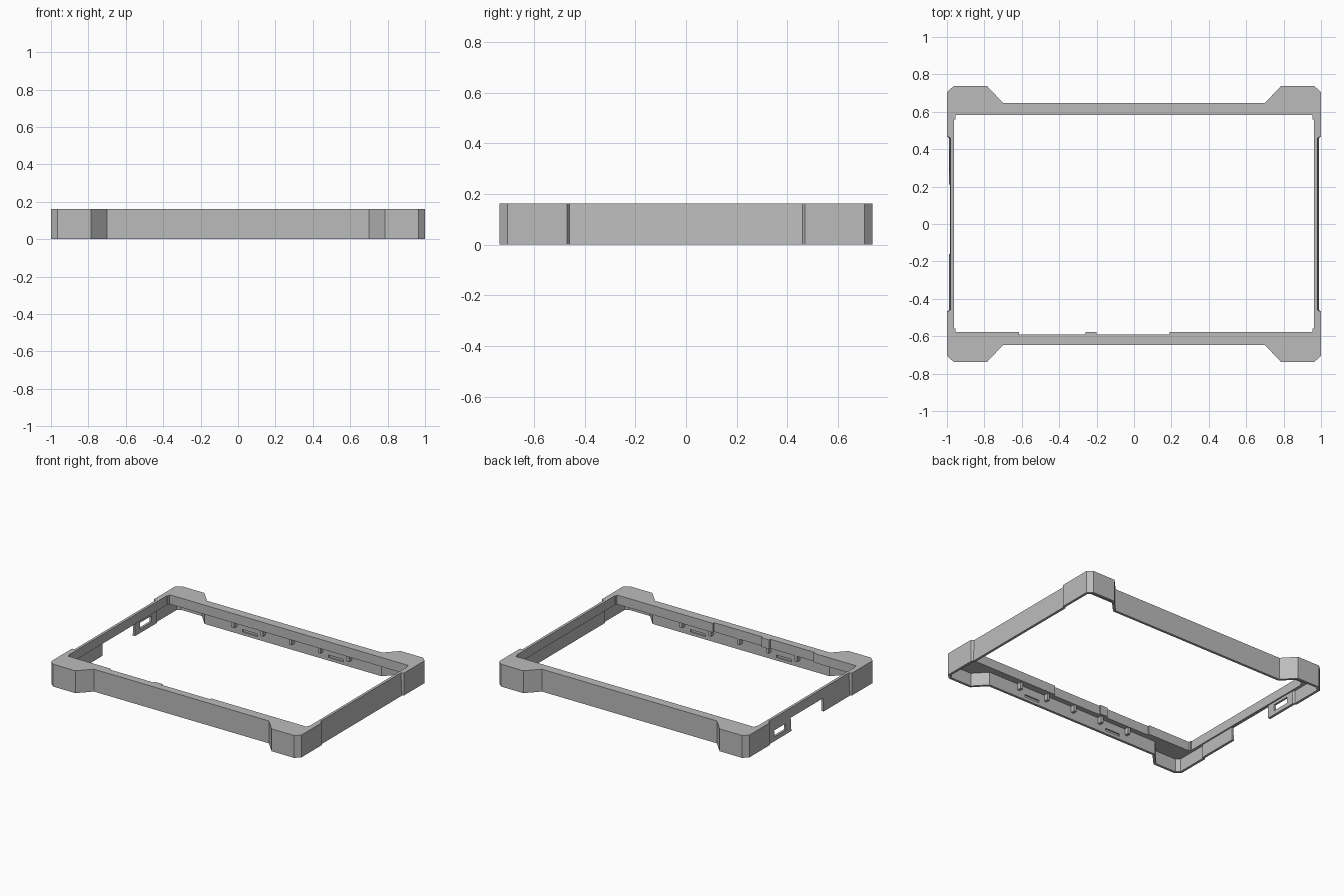
import bpy, bmesh

if "Cube" in bpy.data.objects:
    bpy.data.objects.remove(bpy.data.objects["Cube"])

HEIGHT, CEILING, WALL = 0.162, 0.095, 0.018

grey = bpy.data.materials.new("plain grey")
grey.use_nodes = True
grey.diffuse_color = (0.5, 0.5, 0.5, 1)
grey.node_tree.nodes["Principled BSDF"].inputs["Base Color"].default_value = (0.5, 0.5, 0.5, 1)


def prism(name, points, z0, z1):
    """Extrude a flat outline upward."""
    bm = bmesh.new()
    face = bm.faces.new([bm.verts.new((x, y, z0)) for x, y in points])
    top = bmesh.ops.extrude_face_region(bm, geom=[face])["geom"]
    for v in top:
        if isinstance(v, bmesh.types.BMVert):
            v.co.z = z1
    bmesh.ops.recalc_face_normals(bm, faces=bm.faces)
    mesh = bpy.data.meshes.new(name)
    bm.to_mesh(mesh)
    bm.free()
    mesh.materials.append(grey)
    obj = bpy.data.objects.new(name, mesh)
    bpy.context.collection.objects.link(obj)
    return obj


def block(name, x0, x1, y0, y1, z0, z1):
    return prism(name, [(x0, y0), (x1, y0), (x1, y1), (x0, y1)], z0, z1)


def cut(target, cutter):
    """Subtract the cutter, then discard it."""
    cutter.hide_render = True
    mod = target.modifiers.new("cut", "BOOLEAN")
    mod.operation, mod.solver, mod.object = "DIFFERENCE", "EXACT", cutter
    bpy.context.view_layer.objects.active = target
    bpy.ops.object.modifier_apply(modifier=mod.name)
    bpy.data.objects.remove(cutter)


def outline(d):
    """Frame outline with bulging chamfered corners, inset by d."""
    k = 0.41 * d
    q = [(0.99 - d, 0.46), (1 - d, 0.47), (1 - d, 0.705 - k),
         (0.965 - k, 0.737 - d), (0.785 + k, 0.737 - d), (0.70 + k, 0.647 - d)]
    left = [(-x, y) for x, y in reversed(q)]
    return q + left + [(-x, -y) for x, y in q] + [(-x, -y) for x, y in reversed(left)][::-1]


# Outer body, with the side walls drawn in slightly at the top
frame = prism("bezel_frame", outline(0), 0, HEIGHT)
for v in frame.data.vertices:
    if v.co.z > 0.1 and abs(v.co.y) < 0.465:
        v.co.x *= 0.991

# Hollow underside
cut(frame, prism("cavity_cutter", outline(WALL), -0.1, CEILING))

# Screen opening, with narrowed corners and a stepped front edge
lip, corner, back, front, step = 0.962, 0.955, 0.583, -0.578, -0.592
opening = [(lip, -0.56), (lip, 0.56), (corner, 0.56), (corner, back),
           (-corner, back), (-corner, 0.56), (-lip, 0.56), (-lip, -0.56),
           (-corner, -0.56), (-corner, front)]
for x0, x1 in ((-0.615, -0.26), (-0.20, 0.19)):
    opening += [(x0, front), (x0, step), (x1, step), (x1, front)]
opening += [(corner, front), (corner, -0.56)]
cut(frame, prism("opening_cutter", opening, -0.2, 0.4))

# Port gap and small window in the right side wall
cut(frame, block("port_cutter", -1.1, -0.966, -0.16, 0.21, -0.1, CEILING - 0.001))
cut(frame, block("window_cutter", -1.1, -0.966, 0.27, 0.40, 0.03, 0.075))

# Shallow latch grooves on the inside of the front and back walls
for side in (-1, 1):
    for x in (-0.345, 0.345):
        ya, yb = sorted((side * 0.60, side * 0.639))
        cut(frame, block("groove_cutter", x - 0.06, x + 0.06, ya, yb, 0.022, 0.04))

# Short ribs under the lip along the front and back walls
for side, label in ((-1, "front"), (1, "back")):
    for i in range(-2, 3):
        ya, yb = sorted((side * 0.598, side * 0.634))
        x = i * 0.23
        block(f"{label}_rib", x - 0.01, x + 0.01, ya, yb, 0.05, CEILING + 0.01)
